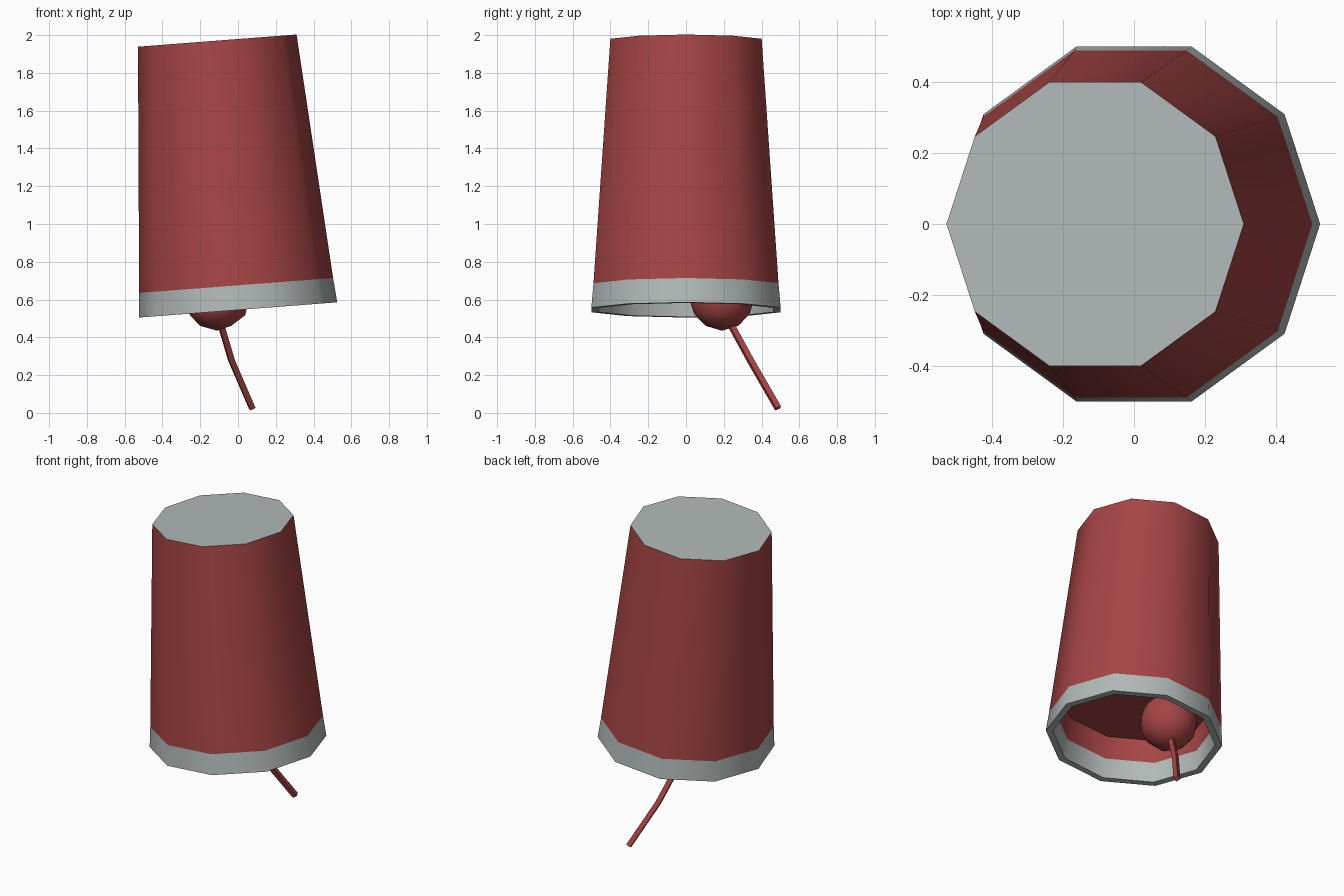
import bpy, bmesh, math
from mathutils import Matrix, Vector

if "Cube" in bpy.data.objects:
    bpy.data.objects.remove(bpy.data.objects["Cube"])

SIDES = 10
TILT = Matrix.Translation((0, 0, 0.545)) @ Matrix.Rotation(math.radians(-4.4), 4, 'Y')


def material(name, rgb):
    m = bpy.data.materials.new(name)
    m.diffuse_color = (*rgb, 1)
    m.use_nodes = True
    m.node_tree.nodes["Principled BSDF"].inputs["Base Color"].default_value = m.diffuse_color
    return m


RED = material("dull red", (0.38, 0.058, 0.058))
GREY = material("cool grey", (0.44, 0.49, 0.48))


def finish(obj, mats, angle=40):
    for m in mats:
        obj.data.materials.append(m)
    bpy.ops.object.select_all(action='DESELECT')
    obj.select_set(True)
    bpy.context.view_layer.objects.active = obj
    bpy.ops.object.shade_smooth_by_angle(angle=math.radians(angle))


def lathe(name, profile, mats, closed=False):
    """Spin (radius, height) points; open profiles get a cap at each end."""
    bm = bmesh.new()
    rings = [[bm.verts.new((r * math.cos(math.tau * i / SIDES),
                            r * math.sin(math.tau * i / SIDES), z))
              for i in range(SIDES)] for r, z in profile]
    pairs = list(zip(rings, rings[1:]))
    if closed:
        pairs.append((rings[-1], rings[0]))
    for a, b in pairs:
        for i in range(SIDES):
            j = (i + 1) % SIDES
            bm.faces.new((a[i], a[j], b[j], b[i]))
    if not closed:
        bm.faces.new(list(reversed(rings[0])))
        # the last cap takes the last material
        bm.faces.new(rings[-1]).material_index = len(mats) - 1
    bmesh.ops.recalc_face_normals(bm, faces=bm.faces)
    me = bpy.data.meshes.new(name)
    bm.to_mesh(me)
    bm.free()
    obj = bpy.data.objects.new(name, me)
    bpy.context.collection.objects.link(obj)
    obj.matrix_world = TILT
    finish(obj, mats)
    return obj


# Tapered body: recessed floor, inner wall, outer wall and grey top
lathe("tapered_body", [(0.465, 0.28), (0.475, 0.13), (0.515, 0.13), (0.421, 1.43)],
      [RED, GREY])

# Grey band around the open lower rim
lathe("rim_band", [(0.485, 0), (0.527, 0), (0.515, 0.13), (0.475, 0.13)], [GREY], closed=True)

# Round ball hanging in the opening
bpy.ops.mesh.primitive_ico_sphere_add(subdivisions=2, radius=0.175, location=(-0.11, 0.19, 0.61))
ball = bpy.context.object
ball.name = "hanging_ball"
finish(ball, [RED])

# Bent cord trailing from the ball down to the ground
curve = bpy.data.curves.new("cord", 'CURVE')
curve.dimensions = '3D'
curve.bevel_depth = 0.021
curve.bevel_resolution = 0
curve.use_fill_caps = True
spline = curve.splines.new('POLY')
path = [(-0.10, 0.22, 0.50), (-0.035, 0.34, 0.28), (0.075, 0.487, 0.025)]
spline.points.add(len(path) - 1)
for p, co in zip(spline.points, path):
    p.co = (*co, 1)
cord = bpy.data.objects.new("cord", curve)
bpy.context.collection.objects.link(cord)
bpy.ops.object.select_all(action='DESELECT')
cord.select_set(True)
bpy.context.view_layer.objects.active = cord
bpy.ops.object.convert(target='MESH')
finish(bpy.context.object, [RED])
